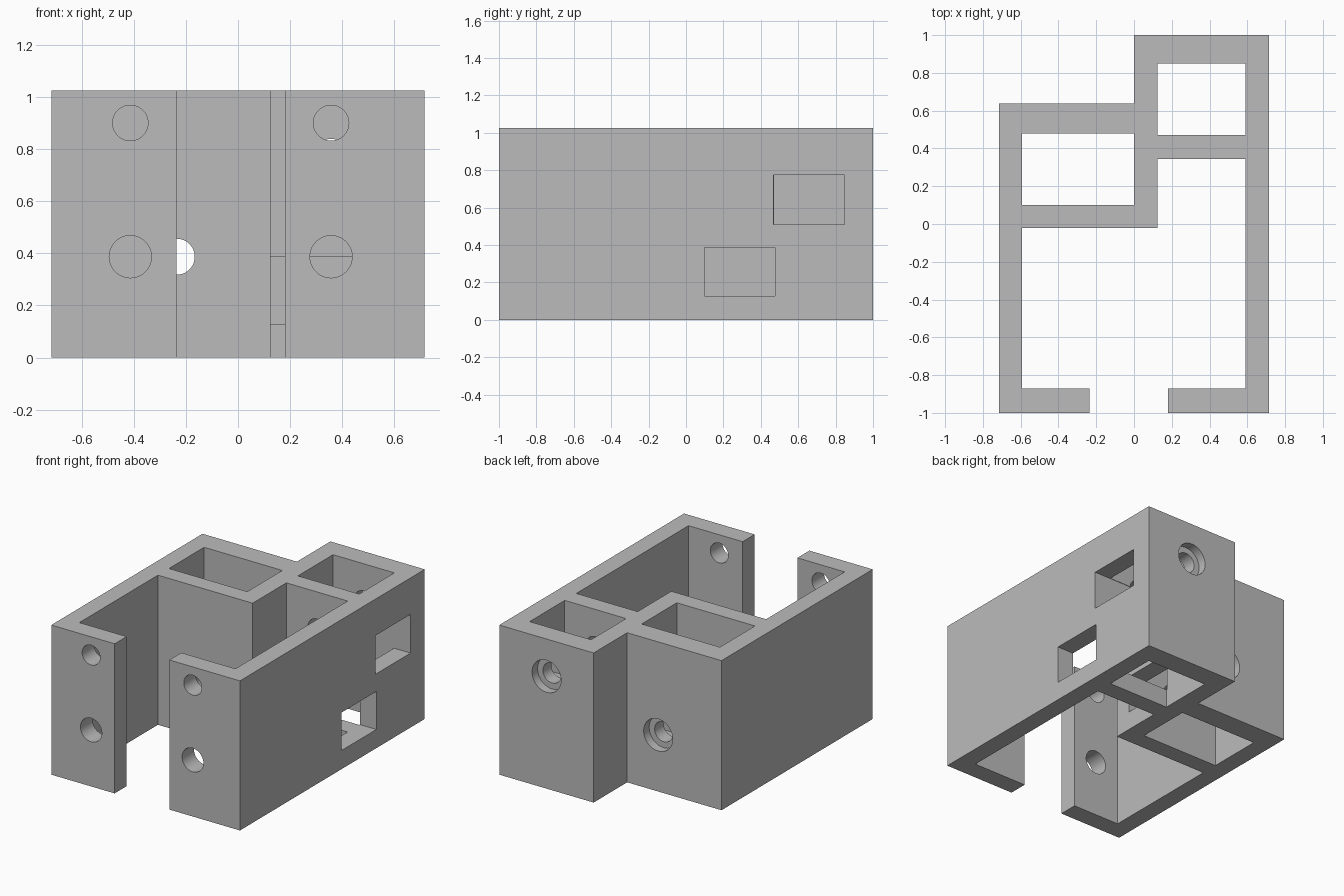
import bpy
import bmesh
import math
from mathutils import Matrix, Vector

if "Cube" in bpy.data.objects:
    bpy.data.objects.remove(bpy.data.objects["Cube"])

HEIGHT = 1.025


def make_object(name, bm):
    bmesh.ops.recalc_face_normals(bm, faces=bm.faces)
    mesh = bpy.data.meshes.new(name)
    bm.to_mesh(mesh)
    bm.free()
    obj = bpy.data.objects.new(name, mesh)
    bpy.context.collection.objects.link(obj)
    return obj


def box(name, x, y, z):
    bm = bmesh.new()
    bmesh.ops.create_cube(bm, size=1)
    size = Vector((x[1] - x[0], y[1] - y[0], z[1] - z[0]))
    mid = Vector((sum(x), sum(y), sum(z))) / 2
    bmesh.ops.scale(bm, vec=size, verts=bm.verts)
    bmesh.ops.translate(bm, vec=mid, verts=bm.verts)
    return make_object(name, bm)


def drill(name, x, z, radius, y):
    """Cylinder along the y axis."""
    bm = bmesh.new()
    place = Matrix.Translation((x, sum(y) / 2, z)) @ Matrix.Rotation(math.pi / 2, 4, 'X')
    bmesh.ops.create_cone(bm, cap_ends=True, segments=48, radius1=radius,
                          radius2=radius, depth=y[1] - y[0], matrix=place)
    return make_object(name, bm)


# Bracket body: stepped outline wrapped around the open front channel
outline = [(-.715, -1), (-.235, -1), (-.235, -.87), (-.593, -.87), (-.593, -.02),
           (.125, -.02), (.125, .345), (.59, .345), (.59, -.87), (.18, -.87),
           (.18, -1), (.715, -1), (.715, 1), (0, 1), (0, .637), (-.715, .637)]
bm = bmesh.new()
face = bm.faces.new([bm.verts.new((x, y, 0)) for x, y in outline])
top = bmesh.ops.extrude_face_region(bm, geom=[face])
bmesh.ops.translate(bm, vec=(0, 0, HEIGHT),
                    verts=[v for v in top['geom'] if isinstance(v, bmesh.types.BMVert)])
body = make_object("bracket_body", bm)

cutters = [
    # Vertical pockets
    box("left_pocket", (-.593, 0), (.10, .48), (-.1, 1.2)),
    box("right_pocket", (.125, .59), (.47, .85), (-.1, 1.2)),
    # Side slots: the lower one reaches through to the left pocket
    box("upper_slot", (.4, .8), (.467, .847), (.51, .775)),
    box("lower_slot", (-.1, .8), (.098, .477), (.128, .388)),
    # Bolt holes through the pocket walls, with wider seats at the back
    drill("left_bolt_hole", -.235, .387, .069, (-.2, .8)),
    drill("left_bolt_seat", -.235, .387, .11, (.577, .8)),
    drill("right_bolt_hole", .357, .77, .069, (.2, 1.2)),
    drill("right_bolt_seat", .357, .77, .11, (.94, 1.2)),
]
# Holes in the front flanges
for side, x in (("left", -.413), ("right", .357)):
    cutters.append(drill(side + "_flange_upper_hole", x, .9, .068, (-1.2, -.7)))
    cutters.append(drill(side + "_flange_lower_hole", x, .387, .081, (-1.2, -.7)))

bpy.context.view_layer.objects.active = body
body.select_set(True)
for cutter in cutters:
    cutter.hide_render = True
    mod = body.modifiers.new(cutter.name, 'BOOLEAN')
    mod.operation = 'DIFFERENCE'
    mod.solver = 'EXACT'
    mod.object = cutter
    bpy.ops.object.modifier_apply(modifier=mod.name)
for cutter in cutters:
    bpy.data.objects.remove(cutter)

# Plain grey finish
grey = bpy.data.materials.new("light_grey")
grey.diffuse_color = (.5, .5, .5, 1)
grey.use_nodes = True
grey.node_tree.nodes["Principled BSDF"].inputs["Base Color"].default_value = grey.diffuse_color
body.data.materials.clear()
body.data.materials.append(grey)
bpy.ops.object.shade_smooth_by_angle(angle=math.radians(30))
